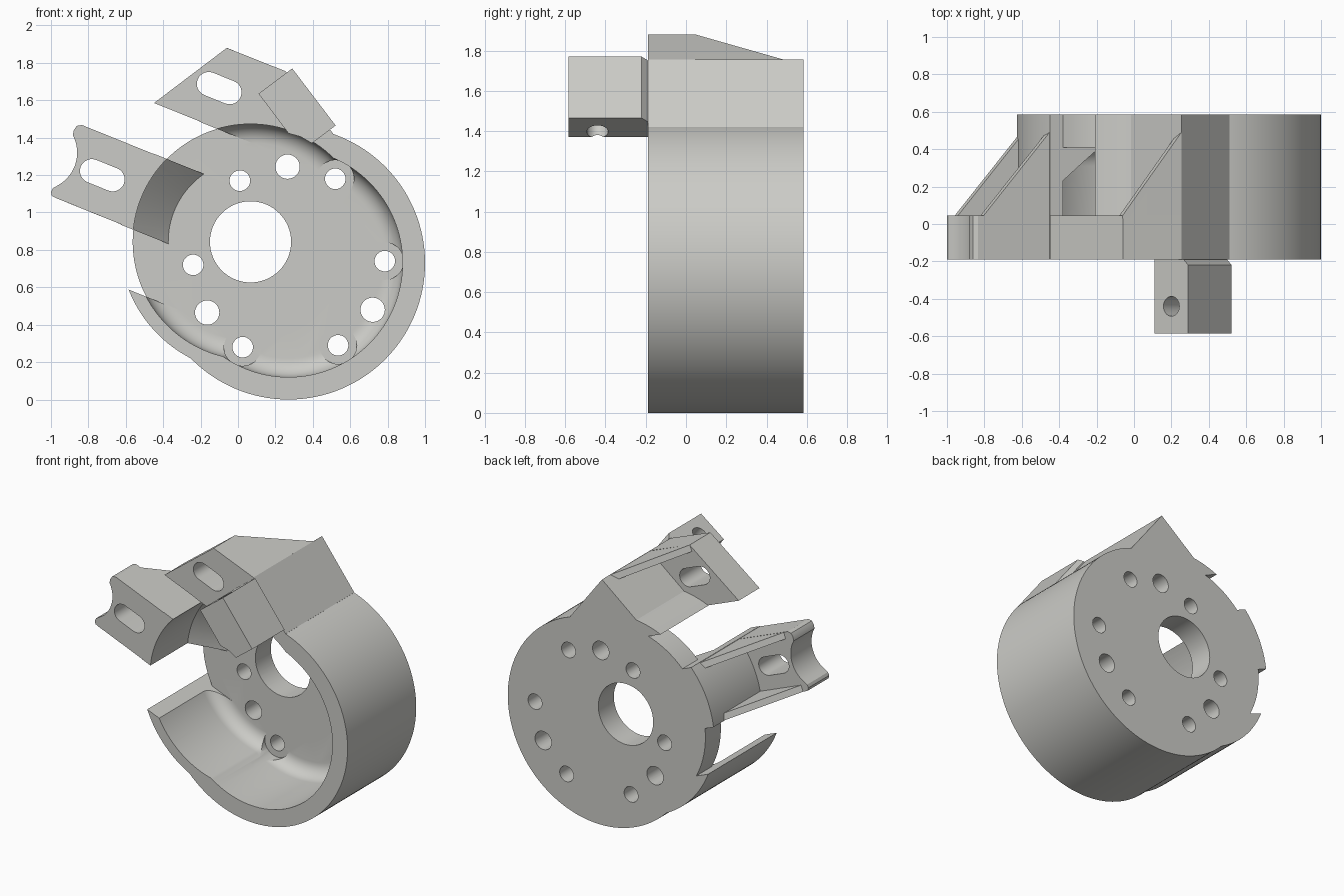
import bpy, bmesh, math
from mathutils import Vector

if "Cube" in bpy.data.objects:
    bpy.data.objects.remove(bpy.data.objects["Cube"])

FRONT, BACK, FLOOR, PLATE = -0.19, 0.585, 0.41, 0.045
C1, C2 = (0.27, 0.73), (0.067, 0.843)      # main ring centre, bore centre
TILT = math.radians(22)
CU, SU = math.cos(TILT), math.sin(TILT)

grey = bpy.data.materials.new("light_grey")
grey.diffuse_color = (0.60, 0.60, 0.57, 1)
grey.use_nodes = True
grey.node_tree.nodes["Principled BSDF"].inputs["Base Color"].default_value = grey.diffuse_color


def uv(u, v):
    """Tilted arm coordinates to (x, z)."""
    return (CU * u + SU * v, -SU * u + CU * v)


def loft(name, a, b):
    """Closed solid between two matching rings of 3D points."""
    bm = bmesh.new()
    ra = [bm.verts.new(p) for p in a]
    rb = [bm.verts.new(p) for p in b]
    n = len(ra)
    bm.faces.new(ra)
    bm.faces.new(rb)
    for i in range(n):
        j = (i + 1) % n
        bm.faces.new((ra[i], ra[j], rb[j], rb[i]))
    return finish(name, bm)


def finish(name, bm):
    bmesh.ops.recalc_face_normals(bm, faces=bm.faces)
    me = bpy.data.meshes.new(name)
    bm.to_mesh(me)
    bm.free()
    ob = bpy.data.objects.new(name, me)
    bpy.context.collection.objects.link(ob)
    me.materials.append(grey)
    return ob


def prism(name, pts, y0, y1):
    return loft(name, [(x, y0, z) for x, z in pts], [(x, y1, z) for x, z in pts])


def lathe(name, centre, profile, seg=96):
    """Solid of revolution about the y direction; profile is (radius, y)."""
    bm = bmesh.new()
    rings = []
    for r, y in profile:
        rings.append([bm.verts.new((centre[0] + r * math.cos(2 * math.pi * i / seg), y,
                                    centre[1] + r * math.sin(2 * math.pi * i / seg)))
                      for i in range(seg)])
    for p, q in zip(rings, rings[1:]):
        for i in range(seg):
            j = (i + 1) % seg
            bm.faces.new((p[i], p[j], q[j], q[i]))
    bm.faces.new(rings[0])
    bm.faces.new(rings[-1])
    return finish(name, bm)


def disc(name, centre, r, y0, y1, seg=96):
    return lathe(name, centre, [(r, y0), (r, y1)], seg)


def combine(target, tool, op):
    m = target.modifiers.new("bool", 'BOOLEAN')
    m.operation, m.solver, m.object = op, 'EXACT', tool
    bpy.context.view_layer.objects.active = target
    bpy.ops.object.modifier_apply(modifier=m.name)
    bpy.data.objects.remove(tool, do_unlink=True)


def add(tool):
    combine(housing, tool, 'UNION')


def cut(tool):
    combine(housing, tool, 'DIFFERENCE')


def rib(profile, v0, v1):
    """Sloped web; profile is (u, y)."""
    ends = []
    for v in (v0, v1):
        ends.append([(uv(u, v)[0], y, uv(u, v)[1]) for u, y in profile])
    return loft("rib", *ends)


def stadium(u, v, half=0.06, r=0.064):
    pts = []
    for side in (1, -1):
        for i in range(13):
            a = -math.pi / 2 + math.pi * i / 12
            pts.append(uv(u + side * (half + r * math.cos(a)), v + side * r * math.sin(a)))
    return prism("slot", pts, -0.3, 0.2)


# Housing drum: two overlapping discs and the square shoulder
housing = disc("housing", C1, 0.73, FRONT, BACK, 128)
add(disc("second_disc", C2, 0.70, FRONT, BACK, 128))
add(prism("shoulder", [(-0.02, 1.535), (0.255, 1.755), (0.51, 1.42), (0.4, 1.1), (0.05, 1.1)],
          FRONT, BACK))

# Side arm: front plate with a scooped end
scoop = [(-1.06 + 0.2 * math.cos(math.radians(a)), 1.32 + 0.2 * math.sin(math.radians(a)))
         for a in range(-62, 29, 6)]
side_arm = [uv(-0.6, 0.634), (-0.975, 1.078), (-0.995, 1.088), (-1.0, 1.11), (-0.99, 1.13)]
side_arm += scoop + [(-0.878, 1.44), (-0.862, 1.463), (-0.835, 1.468), uv(-0.6, 1.048)]
add(prism("side_arm", side_arm, FRONT, PLATE))

# Upper arm: front plate
add(prism("upper_arm", [uv(-1.01, 1.302), (-0.06, 1.88), (0.255, 1.755), (0.36, 1.45),
                        uv(-0.3, 1.302)], FRONT, PLATE))

# Stiffening ribs behind the arms
web = [(-1.29, 0.03), (-1.29, PLATE), (-0.91, 0.49), (-0.885, 0.49), (-0.885, 0.03)]
add(rib(web, 0.634, 0.68))
add(rib(web, 1.002, 1.047))
add(rib([(-0.761, 0.03), (-0.761, PLATE), (-0.422, 0.49), (-0.422, 0.03)], 1.675, 1.721))

# Hollow cavity with a rounded floor edge
F = 0.10
for centre, r in ((C1, 0.61), (C2, 0.63)):
    prof = [(r, -0.4)]
    for i in range(9):
        a = math.pi / 2 * i / 8
        prof.append((r - F + F * math.cos(a), FLOOR - F + F * math.sin(a)))
    cut(lathe("cavity", centre, prof, 128))

# Two open gaps in the wall, above and below the side arm
cu, cv = C2[0] * CU - C2[1] * SU, C2[0] * SU + C2[1] * CU
for v0, v1 in ((0.326, 0.632), (1.05, 1.30)):
    cut(prism("gap", [uv(-1.6, v0), uv(-0.3, v0), uv(-0.3, v1), uv(-1.6, v1)], -0.4, FLOOR))
    edge = []
    for i in range(13):
        v = v0 + (v1 - v0) * i / 12
        edge.append(uv(cu - math.sqrt(0.63 ** 2 - (v - cv) ** 2), v))
    cut(prism("gap_edge", [uv(-1.6, v0)] + edge + [uv(-1.6, v1)], -0.45, 0.7))

# Conical gusset between the side arm wall and the floor
gusset = prism("gusset", [uv(-0.9, 0.632), uv(-0.55, 0.632), uv(-0.55, 1.05), uv(-0.9, 1.05)],
               0.225, 0.46)
combine(gusset, lathe("cone", C2, [(0.632, 0.1), (0.632, 0.228), (0.44, FLOOR), (0.345, 0.5)], 128),
        'DIFFERENCE')
add(gusset)

# Spot faces, bolt holes and bore
for c in ((0.52, 1.18), (0.785, 0.74), (0.535, 0.29), (0.025, 0.28)):
    cut(disc("spot_face", c, 0.10, 0.2, FLOOR, 40))
    cut(disc("bolt_hole", c, 0.055, 0.3, 0.7, 32))
for x, z, r in ((0.01, 1.17, 0.055), (0.265, 1.245, 0.065), (0.72, 0.48, 0.065),
                (-0.165, 0.465, 0.065), (-0.24, 0.72, 0.055)):
    cut(disc("hole", (x, z), r, 0.3, 0.7, 32))
cut(disc("bore", C2, 0.217, 0.2, 0.7, 64))

# Elongated slots in both arms
cut(stadium(-1.122, 0.84))
cut(stadium(-0.717, 1.506))

# Clamp block on the front, with a tapered root and a cross hole
outline = [(0.11, 1.635), (0.29, 1.77), (0.522, 1.465), (0.395, 1.37), (0.335, 1.405), (0.27, 1.423)]
root = [(0.11, 1.635), (0.266, 1.752), (0.498, 1.447), (0.395, 1.37), (0.335, 1.405), (0.27, 1.423)]
clamp_block = prism("clamp_block", outline, -0.585, -0.22)
combine(clamp_block, loft("root", [(x, -0.22, z) for x, z in outline],
                          [(x, FRONT, z) for x, z in root]), 'UNION')
drill = disc("drill", (0, 0), 0.053, -0.5, 0.5, 32)
axis = Vector((0.603, 0, -0.798))
drill.rotation_mode = 'QUATERNION'
drill.rotation_quaternion = Vector((0, 1, 0)).rotation_difference(axis)
drill.location = (0.315, -0.44, 1.55)
bpy.context.view_layer.update()
combine(clamp_block, drill, 'DIFFERENCE')

# Smooth the round surfaces, keep edges crisp
for ob in (housing, clamp_block):
    bpy.ops.object.select_all(action='DESELECT')
    ob.select_set(True)
    bpy.context.view_layer.objects.active = ob
    bpy.ops.object.shade_smooth_by_angle(angle=math.radians(25))
